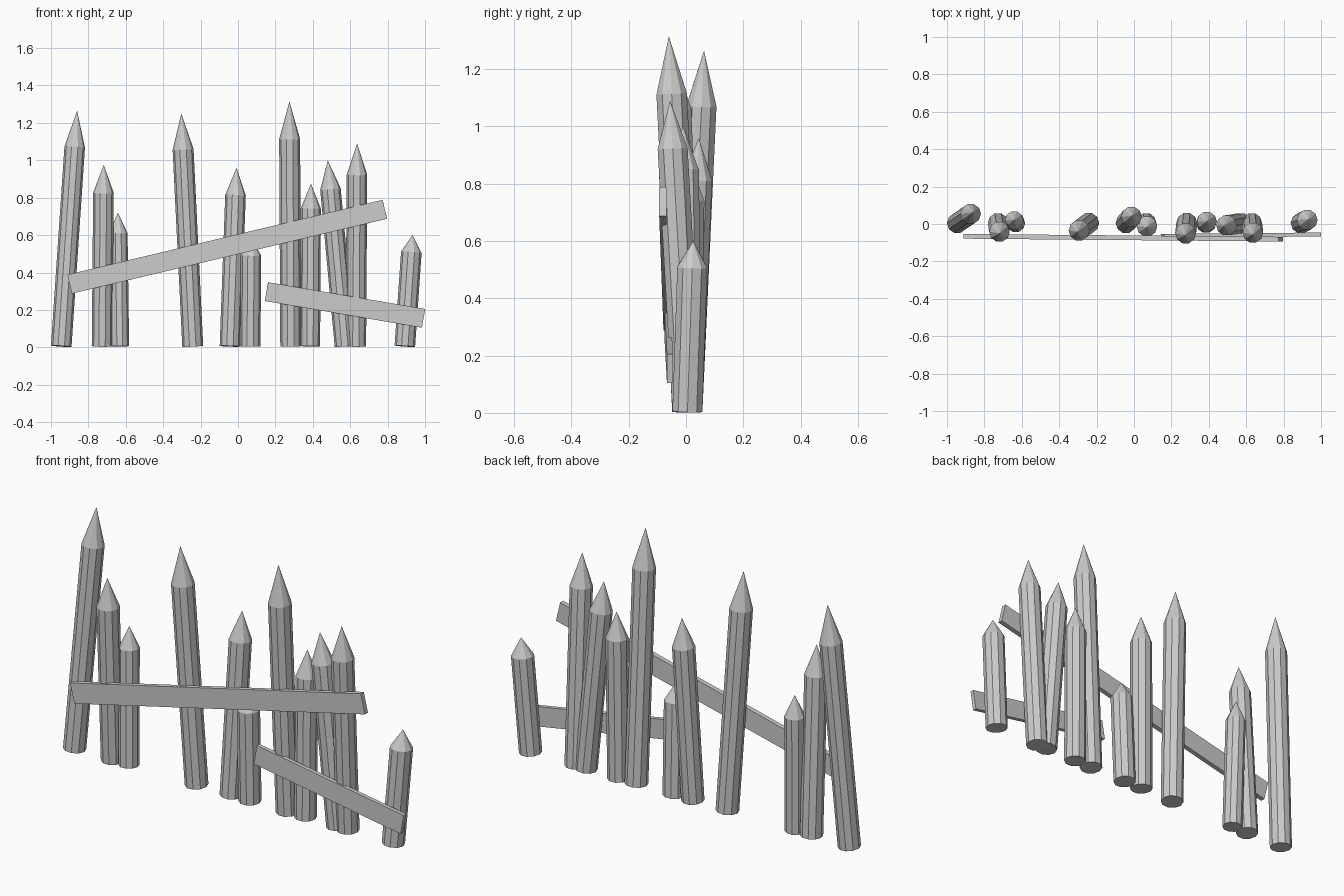
import bpy, bmesh, math
from mathutils import Vector, Matrix

if "Cube" in bpy.data.objects:
    bpy.data.objects.remove(bpy.data.objects["Cube"])

SIDES = 10


def add_object(name, bm):
    bmesh.ops.recalc_face_normals(bm, faces=bm.faces)
    me = bpy.data.meshes.new(name)
    bm.to_mesh(me)
    bm.free()
    ob = bpy.data.objects.new(name, me)
    bpy.context.collection.objects.link(ob)
    return ob


def stake(name, base, tip, r):
    """Sharpened round pole: shaft rings plus a conical point, leaning base -> tip."""
    base, tip = Vector(base), Vector(tip)
    length = (tip - base).length
    bm = bmesh.new()
    bottom, top = [
        [bm.verts.new((r * math.cos(2 * math.pi * i / SIDES),
                       r * math.sin(2 * math.pi * i / SIDES), z)) for i in range(SIDES)]
        for z in (0, length * 0.846)]
    apex = bm.verts.new((0, 0, length))
    bm.faces.new(bottom[::-1])
    for i in range(SIDES):
        j = (i + 1) % SIDES
        bm.faces.new((bottom[i], bottom[j], top[j], top[i]))
        bm.faces.new((top[i], top[j], apex))
    turn = Vector((0, 0, 1)).rotation_difference(tip - base).to_matrix().to_4x4()
    bm.transform(Matrix.Translation(base) @ turn)
    return add_object(name, bm)


def plank(name, a, b, width, thick):
    """Flat board running from end centre a to end centre b."""
    a, b = Vector(a), Vector(b)
    x = (b - a).normalized()
    y = Vector((0, 0, 1)).cross(x).normalized()
    z = x.cross(y)
    frame = Matrix((x, y, z)).transposed().to_4x4()
    bm = bmesh.new()
    bmesh.ops.create_cube(bm, size=1)
    bm.transform(Matrix.Translation((a + b) / 2) @ frame
                 @ Matrix.Diagonal(((b - a).length, thick, width, 1)))
    return add_object(name, bm)


# Stakes: base x, tip x, tip y, tip z, radius
stakes = [
    (-0.945, -0.86, 0.063, 1.265, 0.055),
    (-0.727, -0.718, -0.05, 0.976, 0.055),
    (-0.632, -0.642, 0.022, 0.72, 0.05),
    (-0.242, -0.303, -0.042, 1.25, 0.056),
    (-0.043, -0.008, 0.045, 0.96, 0.055),
    (0.065, 0.07, -0.016, 0.58, 0.055),
    (0.282, 0.275, -0.06, 1.315, 0.056),
    (0.385, 0.39, 0.014, 0.875, 0.054),
    (0.572, 0.48, -0.01, 1.0, 0.055),
    (0.63, 0.637, -0.056, 1.09, 0.055),
    (0.892, 0.933, 0.025, 0.60, 0.055),
]
for n, (bx, tx, ty, tz, r) in enumerate(stakes, 1):
    stake(f"stake_{n:02d}", (bx, 0.005, 0.006), (tx, ty, tz), r)

# Cross boards nailed to the front
plank("long_board", (-0.90, -0.066, 0.338), (0.785, -0.081, 0.738), 0.104, 0.025)
plank("short_board", (0.152, -0.064, 0.298), (0.992, -0.056, 0.155), 0.102, 0.021)
